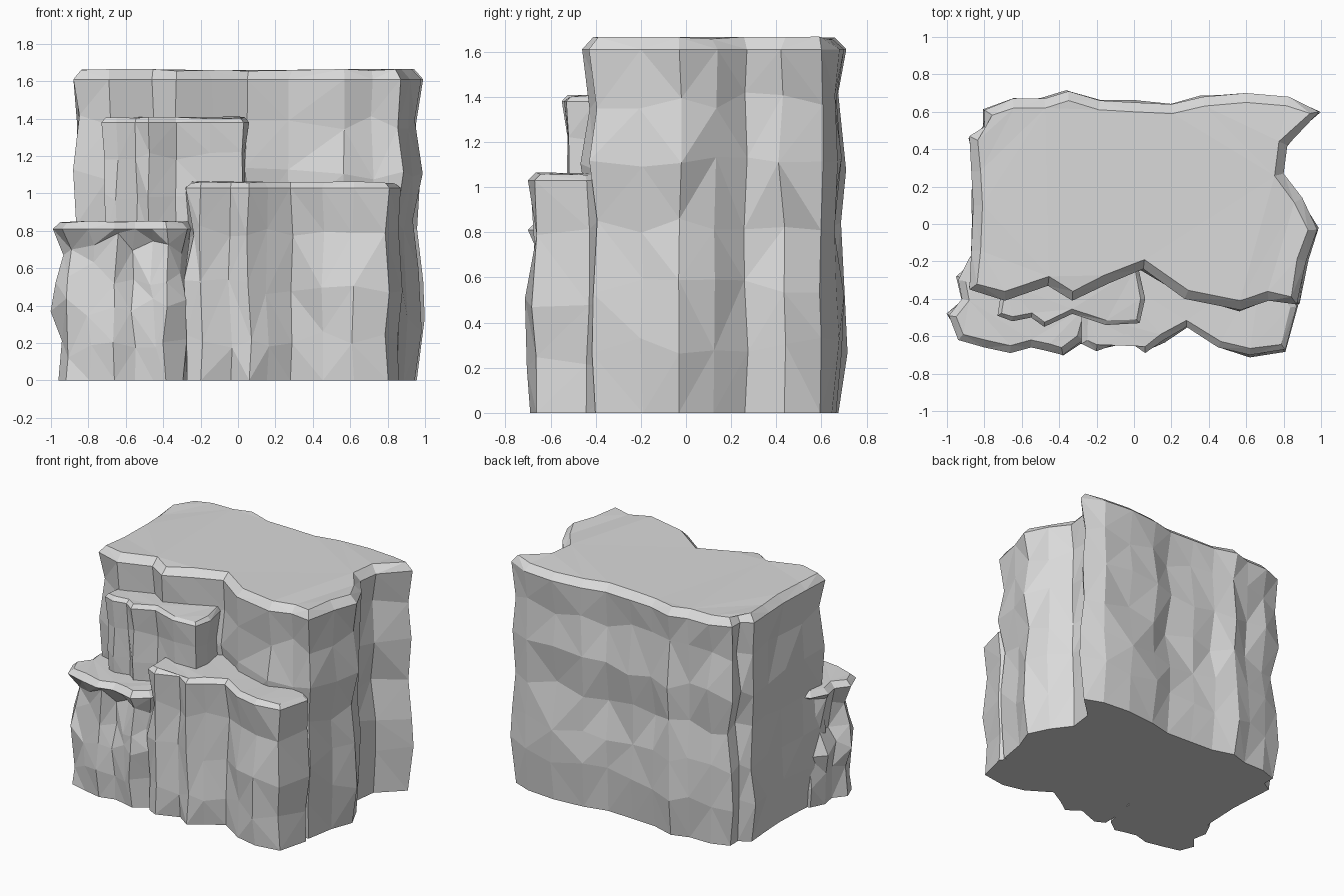
import bpy
import bmesh
import random
from mathutils import Vector

cube = bpy.data.objects.get("Cube")
if cube:
    bpy.data.objects.remove(cube, do_unlink=True)

# Single stone colour
stone = bpy.data.materials.new("grey stone")
stone.use_nodes = True
stone_colour = (0.7, 0.7, 0.7, 1)
stone.diffuse_color = stone_colour
stone.node_tree.nodes["Principled BSDF"].inputs["Base Color"].default_value = stone_colour


def outward_normals(points):
    """Outward direction at every corner of a counter-clockwise outline."""
    normals = []
    for i, point in enumerate(points):
        before = (point - points[i - 1]).normalized()
        after = (points[(i + 1) % len(points)] - point).normalized()
        along = (before + after).normalized()
        normals.append(Vector((along.y, -along.x)))
    return normals


def bridge(bm, lower, upper):
    """Join two rings of vertices with a band of quads."""
    count = len(lower)
    for i in range(count):
        j = (i + 1) % count
        bm.faces.new((lower[i], lower[j], upper[j], upper[i]))


def rock_block(name, outline, levels, top, rim, roughness, seed):
    """Chiselled block: rough walls, a chamfered rim and an uneven top.

    levels holds (height, outward offset) for each ring of the wall."""
    rng = random.Random(seed)
    points = [Vector(p) for p in outline]
    normals = outward_normals(points)
    bm = bmesh.new()
    rings = []

    # Weathered walls, with the first and last rings kept level
    for k, (height, offset) in enumerate(levels):
        inner = 0 < k < len(levels) - 1
        rough = roughness if inner else 0
        ring = []
        for point, normal in zip(points, normals):
            side = Vector((-normal.y, normal.x))
            spot = point + normal * (offset + rng.uniform(-rough, rough * 0.6))
            spot += side * rng.uniform(-rough, rough) * 0.6
            lift = rng.uniform(-rough, rough) * 1.8
            ring.append(bm.verts.new((spot.x, spot.y, height + lift)))
        rings.append(ring)

    # Chamfered rim
    ring = []
    for point, normal in zip(points, normals):
        spot = point - normal * rim
        ring.append(bm.verts.new((spot.x, spot.y, top + rng.uniform(-0.006, 0.006))))
    rings.append(ring)

    for lower, upper in zip(rings, rings[1:]):
        bridge(bm, lower, upper)
    bm.faces.new(rings[-1])
    bm.faces.new(list(reversed(rings[0])))

    # Split into flat facets
    bmesh.ops.triangulate(bm, faces=bm.faces[:], quad_method='SHORT_EDGE', ngon_method='BEAUTY')
    bmesh.ops.recalc_face_normals(bm, faces=bm.faces[:])

    mesh = bpy.data.meshes.new(name)
    bm.to_mesh(mesh)
    bm.free()
    mesh.materials.append(stone)
    block = bpy.data.objects.new(name, mesh)
    bpy.context.scene.collection.objects.link(block)
    return block


# Tall main cliff: front, right notch, back, left
cliff_front = [(-.88, -.35), (-.69, -.41), (-.46, -.33), (-.33, -.41), (-.14, -.32), (.05, -.24),
               (.27, -.40), (.57, -.46), (.72, -.41), (.87, -.43)]
cliff_right = [(.92, -.2), (.98, -.03), (.9, .14), (.8, .27), (.82, .42), (.99, .6)]
cliff_back = [(.83, .68), (.6, .70), (.37, .68), (.2, .64), (0, .65), (-.18, .66), (-.35, .71),
              (-.48, .67), (-.65, .67), (-.8, .61)]
cliff_left = [(-.8, .52), (-.88, .47), (-.87, .28), (-.86, .1), (-.87, -.14)]
rock_block("main_cliff", cliff_front + cliff_right + cliff_back + cliff_left,
           [(0, -.035), (.3, -.005), (.56, -.01), (.82, -.035), (1.1, 0), (1.38, -.02), (1.61, 0)],
           top=1.66, rim=.05, roughness=.022, seed=4)

# Low ledge on the right, with a rougher one beside it
rock_block("right_ledge",
           [(-.28, -.48), (-.28, -.64), (-.2, -.68), (-.04, -.62), (.06, -.69), (.16, -.62),
            (.28, -.55), (.45, -.66), (.62, -.7), (.81, -.67), (.87, -.44), (.7, -.2), (-.2, -.2)],
           [(0, -.01), (.22, 0), (.5, 0), (.8, -.02), (1.03, 0)],
           top=1.06, rim=.035, roughness=.025, seed=11)

rock_block("left_ledge",
           [(-.88, -.18), (-.94, -.3), (-.92, -.4), (-.99, -.49), (-.94, -.62), (-.8, -.66),
            (-.66, -.69), (-.55, -.66), (-.46, -.68), (-.38, -.7), (-.27, -.62), (-.22, -.45),
            (-.2, -.2), (-.6, -.1)],
           [(0, -.03), (.18, -.02), (.38, 0), (.57, -.03), (.73, -.05), (.81, 0)],
           top=.85, rim=.04, roughness=.035, seed=7)

# Small upper step resting on the ledges
rock_block("upper_step",
           [(-.7, -.3), (-.73, -.49), (-.65, -.52), (-.55, -.5), (-.48, -.55), (-.33, -.48),
            (-.15, -.54), (.03, -.53), (.06, -.4), (.02, -.22)],
           [(.78, -.03), (.98, -.02), (1.2, -.02), (1.38, 0)],
           top=1.405, rim=.025, roughness=.012, seed=3)
